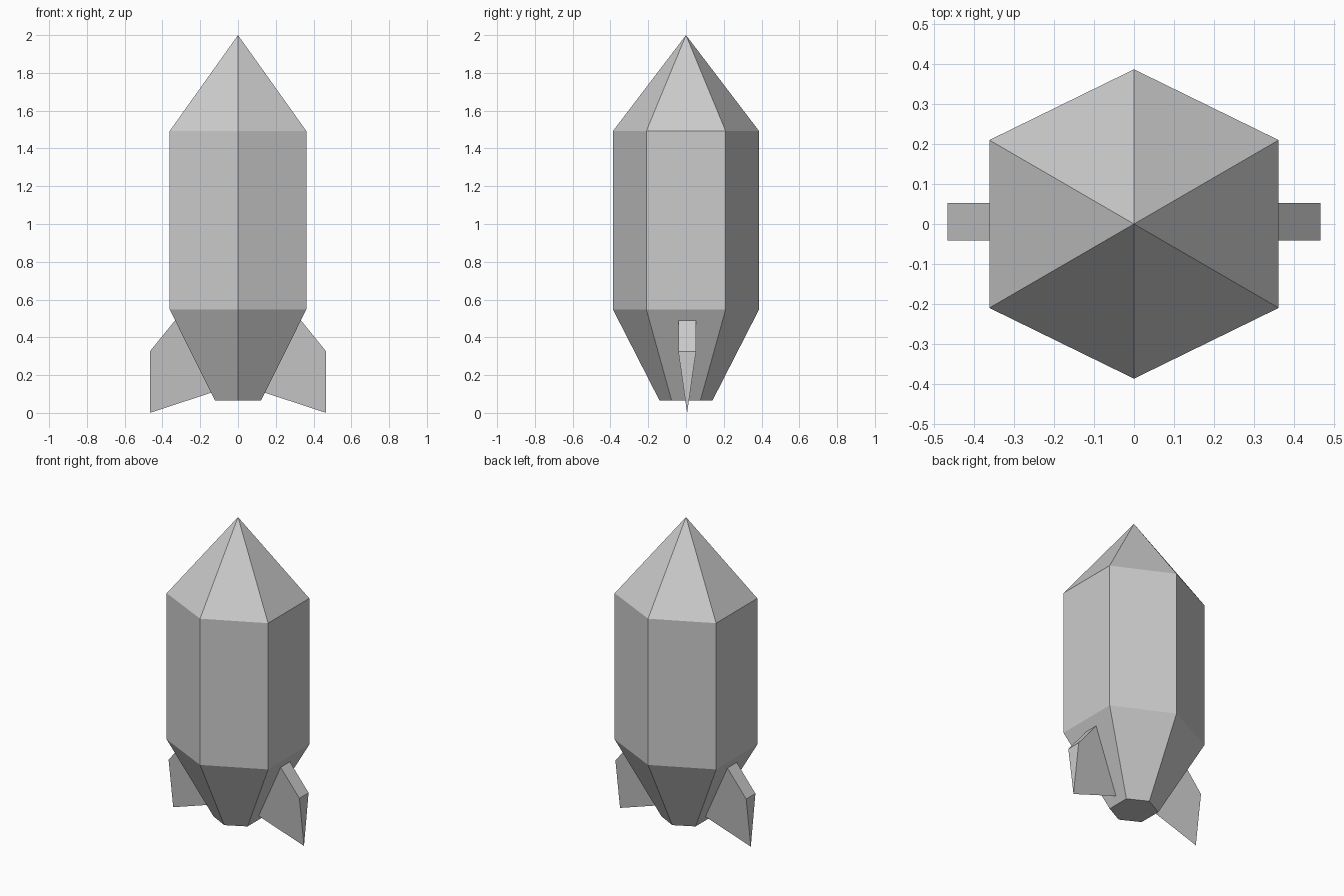
import bpy
import bmesh

cube = bpy.data.objects.get("Cube")
if cube:
    bpy.data.objects.remove(cube, do_unlink=True)

GREY = (0.6, 0.6, 0.6, 1.0)
grey = bpy.data.materials.new("plain_grey")
grey.use_nodes = True
grey.diffuse_color = GREY
grey.node_tree.nodes["Principled BSDF"].inputs["Base Color"].default_value = GREY


def finish(bm, name):
    """Turn a bmesh into a flat-shaded grey object."""
    bmesh.ops.recalc_face_normals(bm, faces=bm.faces)
    mesh = bpy.data.meshes.new(name)
    bm.to_mesh(mesh)
    bm.free()
    mesh.materials.append(grey)
    obj = bpy.data.objects.new(name, mesh)
    bpy.context.collection.objects.link(obj)
    return obj


def hexagon(bm, x, y, side_y, z):
    """Ring of six vertices with corners at the front and back."""
    outline = [(0, -y), (x, -side_y), (x, side_y), (0, y), (-x, side_y), (-x, -side_y)]
    return [bm.verts.new((px, py, z)) for px, py in outline]


def bridge(bm, low, high):
    n = len(low)
    for i in range(n):
        j = (i + 1) % n
        bm.faces.new((low[i], low[j], high[j], high[i]))


# Hull: tapered tail, straight body and pointed nose
bm = bmesh.new()
tail = hexagon(bm, 0.122, 0.14, 0.076, 0.065)
waist = hexagon(bm, 0.362, 0.387, 0.21, 0.548)
shoulder = hexagon(bm, 0.362, 0.387, 0.21, 1.492)
tip = bm.verts.new((0, 0, 2))
bm.faces.new(tail)
bridge(bm, tail, waist)
bridge(bm, waist, shoulder)
for i in range(6):
    bm.faces.new((shoulder[i], shoulder[(i + 1) % 6], tip))
finish(bm, "rocket_hull")


# Fins: wedges, thick along the top and sharp along the bottom
def fin(name, side):
    bm = bmesh.new()
    front, back = [[bm.verts.new((side * x, y, z)) for x, z in ((0.32, 0.506), (0.467, 0.325))]
                   for y in (-0.041, 0.053)]
    edge = [bm.verts.new((side * x, 0.006, z)) for x, z in ((0.12, 0.114), (0.467, 0.0))]
    bm.faces.new((front[0], front[1], back[1], back[0]))
    for wall in (front, back):
        bm.faces.new((wall[0], wall[1], edge[1], edge[0]))
    for end in (0, 1):
        bm.faces.new((front[end], back[end], edge[end]))
    finish(bm, name)


fin("left_fin", 1)
fin("right_fin", -1)
